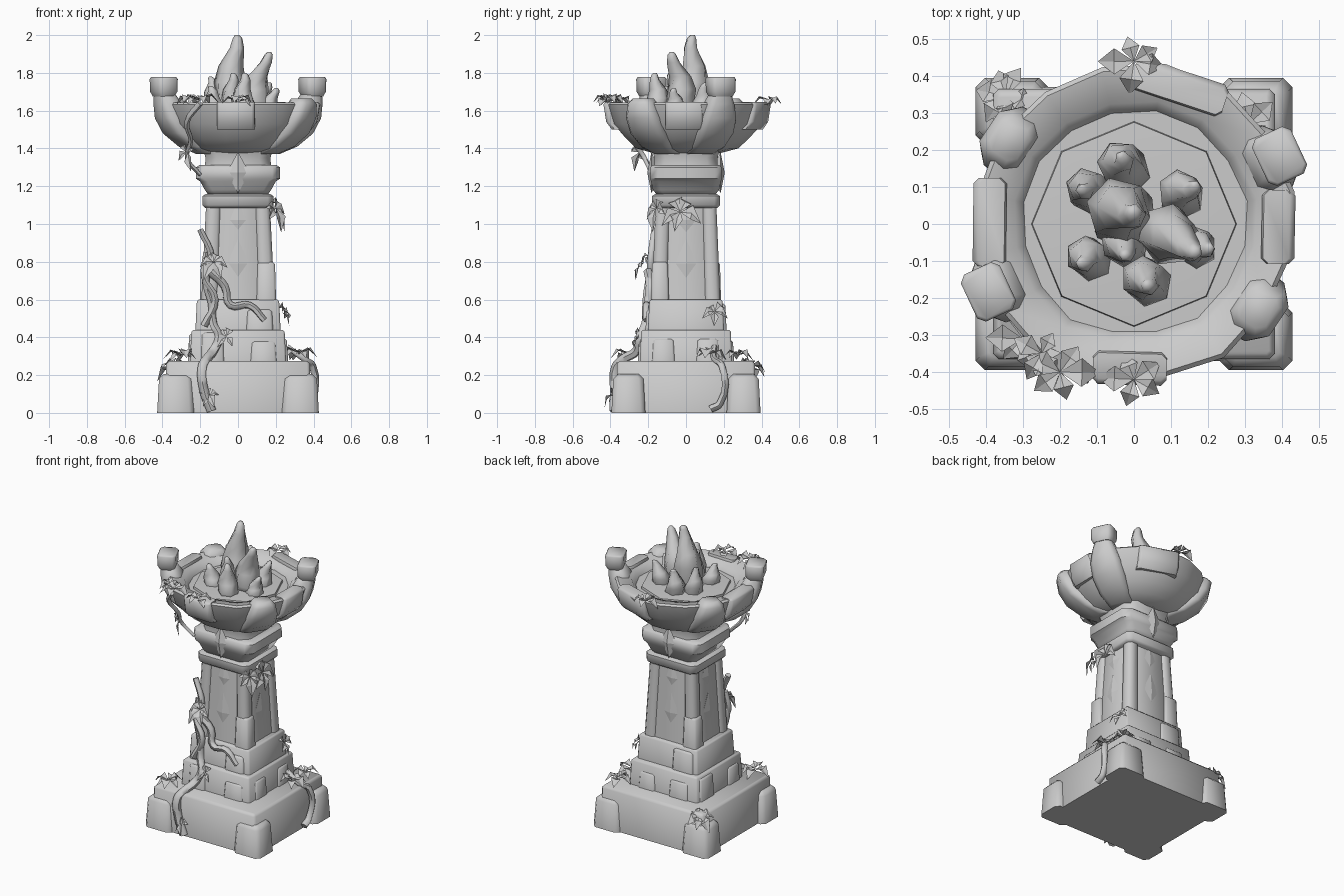
import bpy, math, random
from mathutils import Vector, Matrix

random.seed(4)
if "Cube" in bpy.data.objects:
    bpy.data.objects.remove(bpy.data.objects["Cube"], do_unlink=True)

stone = bpy.data.materials.new("pale_grey_stone")
stone.use_nodes = True
GREY = (0.6, 0.6, 0.6, 1)
stone.diffuse_color = GREY
stone.node_tree.nodes["Principled BSDF"].inputs["Base Color"].default_value = GREY


def add(name, mesh, angle):
    mesh.materials.clear()
    mesh.materials.append(stone)
    mesh.shade_smooth()
    mesh.set_sharp_from_angle(angle=math.radians(angle))
    ob = bpy.data.objects.new(name, mesh)
    bpy.context.scene.collection.objects.link(ob)


def loft(name, rings, angle=50):
    """Skin a stack of equal rings and close both ends."""
    n = len(rings[0])
    verts = [p for ring in rings for p in ring]
    faces = [(k * n + i, k * n + (i + 1) % n, (k + 1) * n + (i + 1) % n, (k + 1) * n + i)
             for k in range(len(rings) - 1) for i in range(n)]
    faces += [tuple(reversed(range(n))), tuple(range(len(verts) - n, len(verts)))]
    mesh = bpy.data.meshes.new(name)
    mesh.from_pydata(verts, [], faces)
    add(name, mesh, angle)


def rect(cx, cy, z, hx, hy, cut, turn=0):
    """Rectangle with cut corners at height z."""
    pts = []
    for sx, sy in ((1, 1), (-1, 1), (-1, -1), (1, -1)):
        pair = [(sx * hx, sy * (hy - cut)), (sx * (hx - cut), sy * hy)]
        pts += pair if sx * sy > 0 else pair[::-1]
    c, s = math.cos(turn), math.sin(turn)
    return [(cx + x * c - y * s, cy + x * s + y * c, z) for x, y in pts]


def circle(cx, cy, z, r, n, turn=0, wobble=None):
    w = wobble or [1] * n
    return [(cx + r * w[i] * math.cos(turn + i * math.tau / n),
             cy + r * w[i] * math.sin(turn + i * math.tau / n), z) for i in range(n)]


def block(name, cx, cy, hx, hy, z0, z1, taper=0.01, bevel=0.02, turn=0):
    """Worn stone block with a softened top edge."""
    loft(name, [rect(cx, cy, z0, hx, hy, bevel, turn),
                rect(cx, cy, z1 - bevel, hx - taper, hy - taper, bevel, turn),
                rect(cx, cy, z1, hx - taper - bevel, hy - taper - bevel, bevel / 2, turn)])


def diamond(name, direction, dist, z, w, h, depth):
    """Faceted diamond boss facing outward."""
    out = Vector((math.cos(direction), math.sin(direction), 0))
    side = Vector((-out.y, out.x, 0))
    c = out * dist + Vector((0, 0, z))
    up = Vector((0, 0, h))
    verts = [c - side * w, c - up, c + side * w, c + up, c + out * depth, c - out * 0.05]
    faces = [f for i in range(4) for f in ((i, (i + 1) % 4, 4), ((i + 1) % 4, i, 5))]
    mesh = bpy.data.meshes.new(name)
    mesh.from_pydata(verts, [], faces)
    add(name, mesh, 10)


# Plinth and corner stones
block("plinth", 0, 0, 0.385, 0.37, 0, 0.275, 0.005, 0.015)
for sx in (-1, 1):
    for sy in (-1, 1):
        block("corner_stone", sx * 0.33, sy * 0.305, 0.098, 0.09, 0, 0.205, 0.01, 0.025)

# Stepped footing with loose facing stones
block("lower_step", 0, 0, 0.255, 0.245, 0.26, 0.44, 0.008, 0.01)
block("upper_step", 0, 0, 0.226, 0.202, 0.43, 0.6, 0.008, 0.01)
for k in range(4):
    a = k * math.pi / 2
    for z, half, off in ((0.27, 0.23, 0.15), (0.27, 0.23, -0.16), (0.43, 0.19, 0.12)):
        if k % 2 == 0:
            half += 0.01
        x, y = half, off * random.uniform(0.7, 1)
        block("facing_stone", x * math.cos(a) - y * math.sin(a), x * math.sin(a) + y * math.cos(a),
              0.025, random.uniform(0.06, 0.08), z, z + random.uniform(0.1, 0.16), 0.006, 0.012, a)

# Shaft with corner piers and diamond carvings
loft("shaft", [rect(0, 0, 0.58, 0.18, 0.17, 0.04), rect(0, 0, 1.12, 0.152, 0.145, 0.04)])
for sx in (-1, 1):
    for sy in (-1, 1):
        loft("corner_pier", [rect(sx * 0.15, sy * 0.14, 0.58, 0.045, 0.042, 0.02),
                             rect(sx * 0.128, sy * 0.122, 1.12, 0.04, 0.038, 0.02)])
        if sx * sy < 0:
            block("pier_foot", sx * 0.15, sy * 0.138, 0.052, 0.048, 0.58, 0.8, 0.006, 0.012)
for k in range(4):
    a = k * math.pi / 2
    d = 0.158 if k % 2 else 0.168
    diamond("shaft_diamond", a, d, 0.79, 0.06, 0.13, 0.012)
    diamond("shaft_upper_diamond", a, d - 0.012, 1.02, 0.06, 0.1, 0.012)

# Collar, capital and neck
loft("collar", [rect(0, 0, z, h + 0.008, h, 0.03)
                for z, h in ((1.085, 0.165), (1.1, 0.18), (1.148, 0.18), (1.16, 0.16))])
loft("capital", [rect(0, 0, z, hx, hy, 0.04) for z, hx, hy in
                 ((1.15, 0.155, 0.15), (1.18, 0.175, 0.175), (1.225, 0.2, 0.185), (1.24, 0.222, 0.19),
                  (1.3, 0.222, 0.188), (1.312, 0.205, 0.175))])
loft("neck", [rect(0, 0, 1.3, 0.175, 0.168, 0.05), rect(0, 0, 1.35, 0.172, 0.168, 0.06),
              rect(0, 0, 1.4, 0.185, 0.18, 0.06)])
for a in (-math.pi / 2, math.pi / 2):
    diamond("capital_diamond", a, 0.183, 1.272, 0.06, 0.11, 0.022)

# Fire bowl with a chipped rim
SIDES = 16
wob = [random.uniform(0.97, 1.03) for _ in range(SIDES)]
loft("bowl", [circle(0, 0, z, r, SIDES, 0.2, wob) for r, z in
              ((0.18, 1.375), (0.275, 1.4), (0.33, 1.45), (0.402, 1.53), (0.432, 1.632),
               (0.42, 1.643), (0.33, 1.625), (0.305, 1.585))])
loft("ember_bed", [circle(0, 0, z, r, 8, math.pi / 4) for r, z in
                   ((0.28, 1.57), (0.275, 1.6), (0.2, 1.605))])

# Overhanging rim stones
for a, w in ((-1.6, 0.1), (-0.02, 0.1), (1.25, 0.13), (3.13, 0.12)):
    c, s = math.cos(a), math.sin(a)
    loft("rim_stone", [rect(c * r, s * r, z, h, w, 0.015, a) for r, z, h in
                       ((0.36, 1.5, 0.03), (0.39, 1.54, 0.03), (0.39, 1.635, 0.045), (0.385, 1.647, 0.035))])

# Four bowl supports, two tall horns and two broken stubs
for deg, tall in ((25, True), (205, True), (146, False), (-34, False)):
    a = math.radians(deg)
    c, s = math.cos(a), math.sin(a)
    path = [(0.17, 1.37, 0.05, 0.07), (0.265, 1.41, 0.05, 0.09), (0.345, 1.48, 0.06, 0.1),
            (0.39, 1.56, 0.065, 0.095), (0.41, 1.635, 0.062, 0.075)]
    path += [(0.428, 1.685, 0.048, 0.055)] if tall else [(0.405, 1.665, 0.045, 0.05)]
    loft("bowl_support", [rect(c * r, s * r, z, h, w, h * 0.45, a) for r, z, h, w in path], 60)
    if tall:
        loft("horn_cap", [rect(c * 0.434, s * 0.434, z, h, h + 0.012, 0.018, a) for z, h in
                          ((1.675, 0.045), (1.7, 0.056), (1.768, 0.058), (1.777, 0.052))])

# Flames: x, y, radius, tip height, lean x, lean y
for x, y, r, top, lx, ly in (
        (-0.04, 0.03, 0.092, 2.0, 0.03, 0.01), (-0.03, -0.05, 0.06, 1.8, 0, -0.03),
        (0.08, -0.02, 0.082, 1.91, 0.08, -0.05), (0.03, -0.15, 0.064, 1.8, 0, -0.01),
        (-0.12, 0.09, 0.058, 1.78, -0.03, 0.01), (-0.12, -0.09, 0.058, 1.73, -0.03, -0.01),
        (-0.03, 0.15, 0.066, 1.77, -0.01, 0.04), (0.12, 0.08, 0.06, 1.75, 0.04, 0.03),
        (0.16, -0.06, 0.055, 1.72, 0.04, 0)):
    twist = random.uniform(0, 1)
    rings = []
    for t, k in ((0, 0.85), (0.2, 1), (0.42, 0.95), (0.62, 0.72), (0.84, 0.42), (0.96, 0.28), (1, 0.14)):
        sway = 0.15 * r * math.sin(t * 9)
        rings.append(circle(x + lx * t * t + sway, y + ly * t * t - sway, 1.57 + (top - 1.57) * t,
                            r * k, 6, twist + t * 0.8))
    loft("flame", rings, 70)


def vine(name, pts, radius):
    """Tapering tube along a smooth path."""
    cu = bpy.data.curves.new(name, "CURVE")
    cu.dimensions, cu.bevel_depth, cu.bevel_resolution = "3D", radius, 1
    cu.resolution_u, cu.use_fill_caps = 4, True
    sp = cu.splines.new("BEZIER")
    sp.bezier_points.add(len(pts) - 1)
    for i, (b, p) in enumerate(zip(sp.bezier_points, pts)):
        b.co, b.radius = p, 1 - 0.4 * i / len(pts)
        b.handle_left_type = b.handle_right_type = "AUTO"
    tmp = bpy.data.objects.new(name, cu)
    mesh = bpy.data.meshes.new_from_object(tmp)
    bpy.data.objects.remove(tmp)
    add(name, mesh, 60)


# Creeping vines
vine("front_vine", [(-0.14, -0.375, 0.01), (-0.18, -0.375, 0.12), (-0.19, -0.37, 0.24), (-0.165, -0.33, 0.285),
                    (-0.13, -0.26, 0.33), (-0.1, -0.245, 0.4), (-0.13, -0.215, 0.47), (-0.14, -0.2, 0.58),
                    (-0.17, -0.19, 0.7), (-0.14, -0.185, 0.82), (-0.2, -0.165, 0.97)], 0.029)
vine("front_vine_twin", [(-0.18, -0.21, 0.46), (-0.12, -0.21, 0.6), (-0.18, -0.195, 0.72), (-0.17, -0.18, 0.85)], 0.022)
vine("front_vine_branch", [(-0.15, -0.2, 0.75), (-0.07, -0.19, 0.67), (-0.04, -0.205, 0.57),
                           (0.06, -0.21, 0.57), (0.14, -0.21, 0.49)], 0.025)
vine("bowl_vine", [(-0.2, -0.42, 1.64), (-0.27, -0.35, 1.54), (-0.25, -0.28, 1.44),
                   (-0.27, -0.22, 1.35), (-0.2, -0.18, 1.26)], 0.016)
vine("side_vine", [(0.4, 0.13, 0.02), (0.4, 0.18, 0.05), (0.395, 0.19, 0.25), (0.35, 0.15, 0.285), (0.26, 0.15, 0.35)], 0.023)


def leaves(name, spot, facing, count, size):
    """Fan of broad, folded, drooping leaves around a spot on a surface."""
    out = Vector(facing).normalized()
    verts, faces = [], []
    for i in range(count):
        spin = Matrix.Rotation(i * math.tau / count + random.uniform(-0.3, 0.3), 3, out)
        d = spin @ out.orthogonal().normalized()
        side = out.cross(d)
        n = size * random.uniform(0.8, 1.15)
        o = Vector(spot) + out * random.uniform(0, 0.02)
        drop = Vector((0, 0, -0.4 * n))
        b = len(verts)
        mid = o + d * n * 0.55 + out * n * 0.25
        verts += [o, mid + side * n * 0.36, o + d * n + drop + out * n * 0.1, mid - side * n * 0.36,
                  mid - out * n * 0.12]
        faces += [(b, b + 4, b + 1), (b + 4, b + 2, b + 1), (b, b + 3, b + 4), (b + 4, b + 3, b + 2)]
    mesh = bpy.data.meshes.new(name)
    mesh.from_pydata(verts, [], faces)
    add(name, mesh, 20)


# Leaf clusters
UP = (0, 0, 1)
for spot, facing, count, size in (
        ((-0.2, -0.4, 1.65), UP, 6, 0.095), ((-0.25, -0.35, 1.65), UP, 4, 0.08),
        ((0, -0.42, 1.645), UP, 5, 0.09), ((0, 0.44, 1.645), UP, 5, 0.085),
        ((0.19, -0.15, 1.08), (1, -1, 0.3), 5, 0.085), ((0.19, -0.03, 1.06), (1, 0, 0.4), 5, 0.1),
        ((-0.13, -0.21, 0.79), (0, -1, 0.6), 6, 0.085), ((-0.15, -0.38, 0.09), (-0.3, -1, 0.5), 5, 0.065),
        ((-0.3, -0.31, 0.3), UP, 6, 0.095), ((0.32, 0.12, 0.31), UP, 6, 0.095),
        ((0.31, 0.27, 0.3), UP, 5, 0.08), ((0.23, 0.15, 0.53), (1, 0.2, 0.6), 5, 0.075),
        ((-0.34, 0.34, 0.24), (-0.5, 0.5, 1), 6, 0.085), ((-0.26, -0.24, 1.38), (-1, -1, 0), 4, 0.07),
        ((-0.06, -0.25, 0.4), (0, -1, 0.5), 4, 0.06)):
    leaves("leaf_cluster", spot, facing, count, size)
